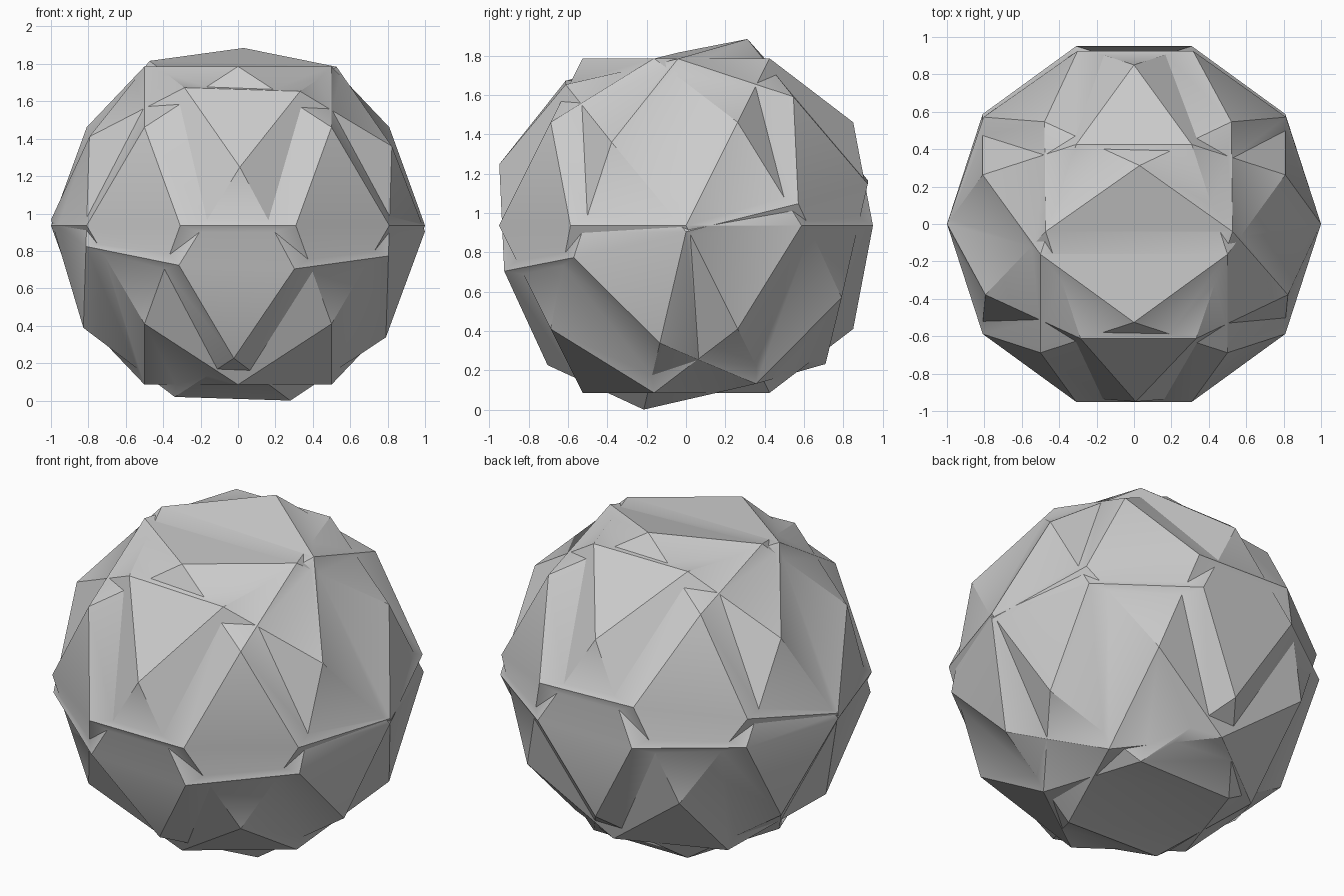
import bpy
import bmesh
from math import radians, sin, cos, sqrt
from mathutils import Matrix

# Remove the default cube
cube = bpy.data.objects.get("Cube")
if cube:
    bpy.data.objects.remove(cube, do_unlink=True)

# Single grey material
grey = bpy.data.materials.new("light_grey")
grey.use_nodes = True
colour = (0.6, 0.6, 0.6, 1.0)
grey.diffuse_color = colour
grey.node_tree.nodes["Principled BSDF"].inputs["Base Color"].default_value = colour

# Heights and radii of the rotunda rings for a unit equator
PHI = (1 + sqrt(5)) / 2
LONG = PHI / sqrt(2 + PHI)
SHORT = 1 / sqrt(2 + PHI)


def ring(bm, count, radius, z, start):
    """Add one ring of evenly spaced points."""
    for i in range(count):
        a = radians(start + i * 360 / count)
        bm.verts.new((radius * cos(a), radius * sin(a), z))


def birotunda(name, rotation):
    """Two mirrored pentagonal rotundas joined at a ten-sided equator."""
    bm = bmesh.new()
    ring(bm, 10, 1, 0, 0)
    for side in (1, -1):
        ring(bm, 5, SHORT, side * LONG, -90)
        ring(bm, 5, LONG, side * SHORT, 90)
    bmesh.ops.convex_hull(bm, input=bm.verts[:])
    bmesh.ops.dissolve_limit(bm, angle_limit=radians(1),
                             verts=bm.verts[:], edges=bm.edges[:])
    bmesh.ops.recalc_face_normals(bm, faces=bm.faces[:])
    bmesh.ops.transform(bm, matrix=rotation, verts=bm.verts[:])
    mesh = bpy.data.meshes.new(name)
    bm.to_mesh(mesh)
    bm.free()
    mesh.materials.append(grey)
    obj = bpy.data.objects.new(name, mesh)
    bpy.context.collection.objects.link(obj)
    return obj


# Upright solid and its half-turned, tilted twin
body = birotunda("faceted_ball", Matrix.Identity(4))
tilt = (Matrix.Rotation(radians(1.8), 4, 'Y')
        @ Matrix.Rotation(radians(13.5), 4, 'X')
        @ Matrix.Rotation(radians(180), 4, 'Z'))
twin = birotunda("tilted_twin", tilt)

# Fuse both solids into one surface
union = body.modifiers.new("union", 'BOOLEAN')
union.operation = 'UNION'
union.solver = 'EXACT'
union.object = twin
bpy.ops.object.select_all(action='DESELECT')
bpy.context.view_layer.objects.active = body
body.select_set(True)
bpy.ops.object.modifier_apply(modifier=union.name)
bpy.data.objects.remove(twin, do_unlink=True)

# Stand it on the floor and soften only the shallow edges
floor = min(v.co.z for v in body.data.vertices)
body.data.transform(Matrix.Translation((0, 0, -floor)))
bpy.ops.object.shade_smooth_by_angle(angle=radians(30))
